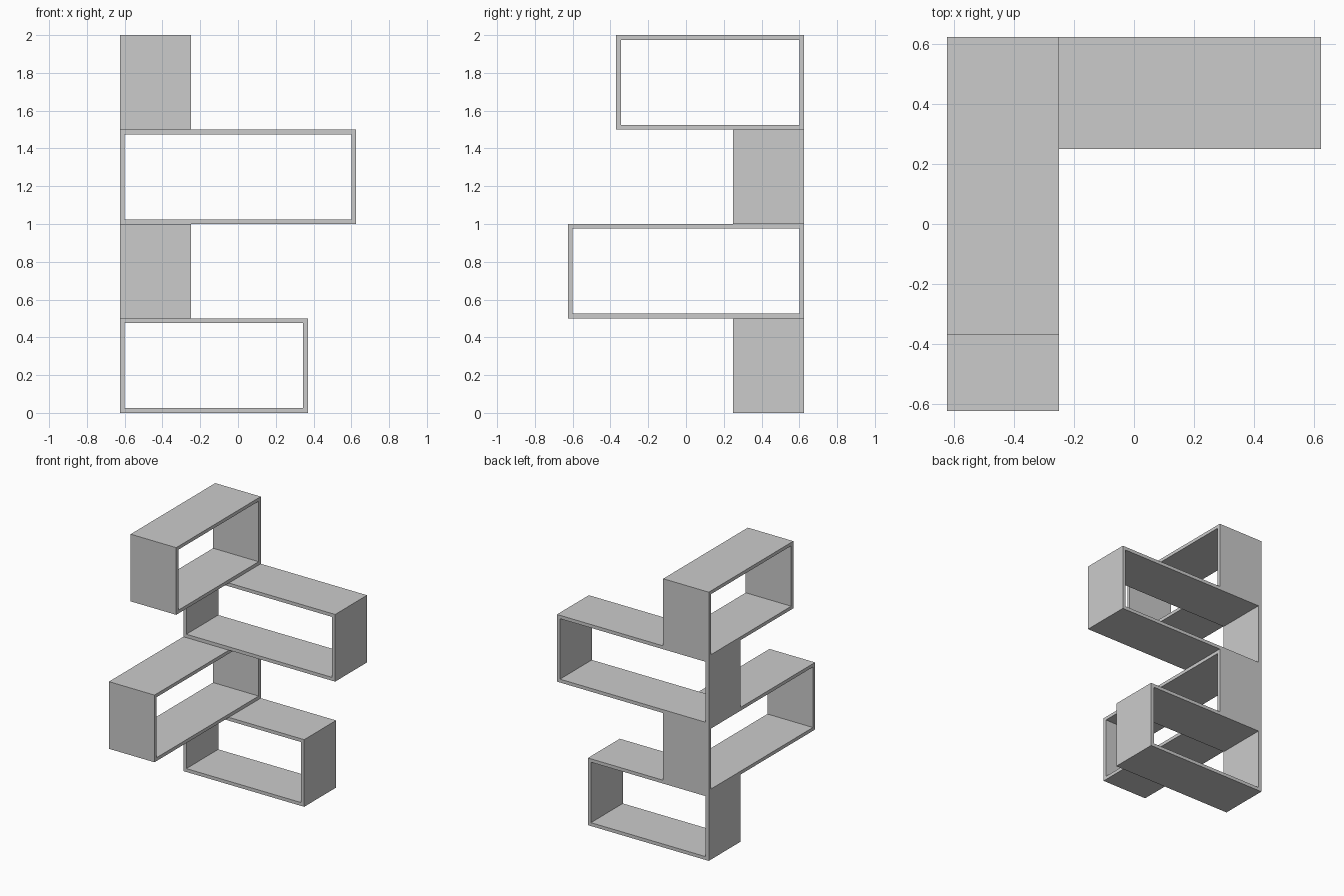
import bpy, bmesh

if "Cube" in bpy.data.objects:
    bpy.data.objects.remove(bpy.data.objects["Cube"])

WALL = 0.025
DEPTH = 0.375
HEIGHT = 0.5
CORNER = 0.625


def box_frame(name, length, z0, along_x):
    """Open rectangular shelf frame starting at the shared back-left corner."""
    def point(u, depth, z):
        # along_x: runs to the right from the corner; otherwise runs forward
        if along_x:
            return (-CORNER + u, CORNER - depth, z)
        return (-CORNER + depth, CORNER - u, z)

    def ring(inset, depth):
        a, b = inset, length - inset
        lo, hi = z0 + inset, z0 + HEIGHT - inset
        return [bm.verts.new(point(u, depth, z))
                for u, z in ((a, lo), (b, lo), (b, hi), (a, hi))]

    bm = bmesh.new()
    # outer front, outer back, inner back, inner front: joined into a closed tube
    rings = [ring(0, 0), ring(0, DEPTH), ring(WALL, DEPTH), ring(WALL, 0)]
    for k in range(4):
        r, s = rings[k], rings[(k + 1) % 4]
        for i in range(4):
            j = (i + 1) % 4
            bm.faces.new((r[i], r[j], s[j], s[i]))
    bmesh.ops.recalc_face_normals(bm, faces=bm.faces)
    mesh = bpy.data.meshes.new(name)
    bm.to_mesh(mesh)
    bm.free()
    bpy.context.collection.objects.link(bpy.data.objects.new(name, mesh))


# Four stacked shelf boxes, alternating direction around the corner
box_frame("bottom_shelf_box", 0.995, 0.0, True)
box_frame("lower_middle_shelf_box", 1.25, 0.5, False)
box_frame("upper_middle_shelf_box", 1.25, 1.0, True)
box_frame("top_shelf_box", 0.995, 1.5, False)
